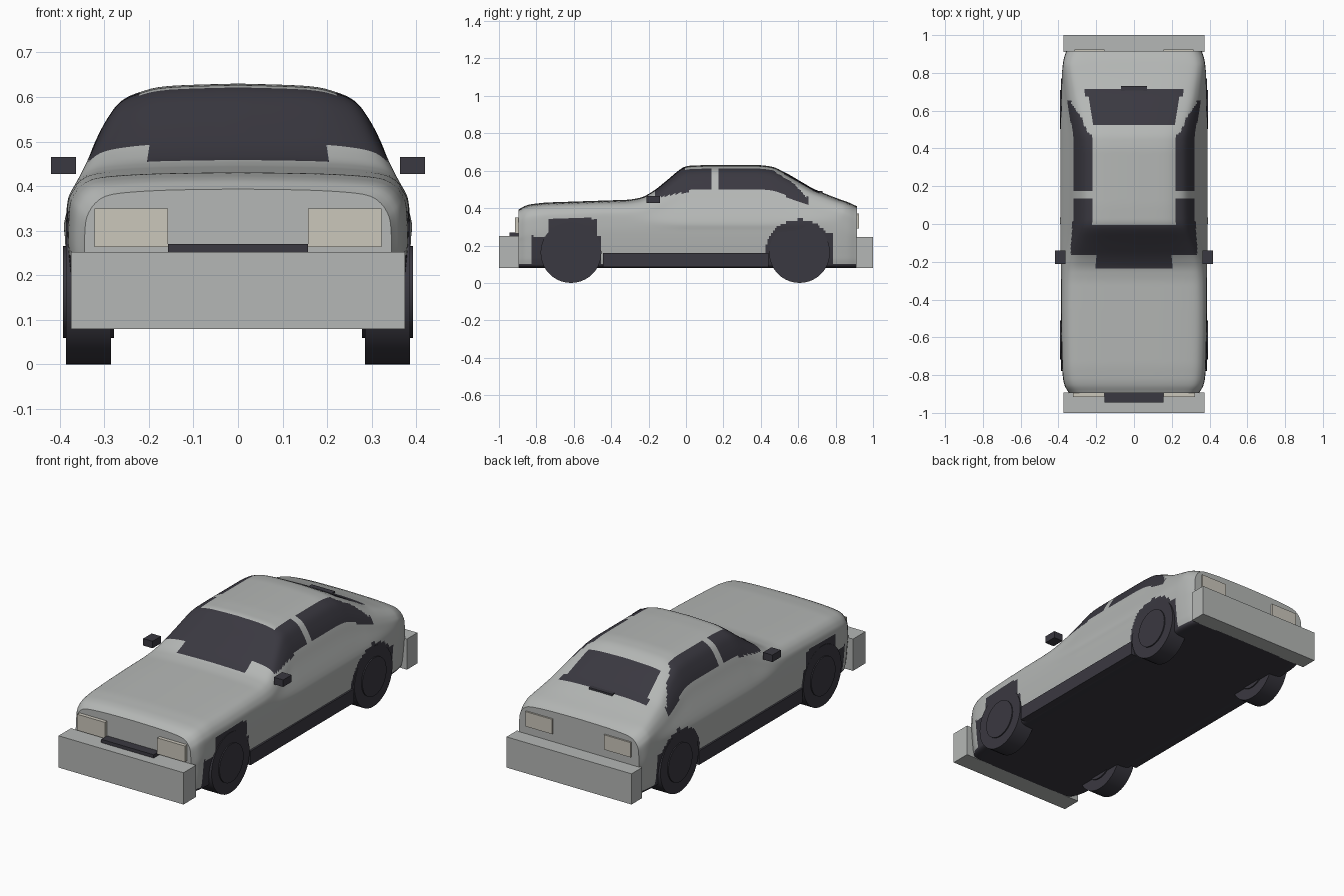
import bpy, bmesh, math
from mathutils import Vector

if "Cube" in bpy.data.objects:
    bpy.data.objects.remove(bpy.data.objects["Cube"])


def material(name, rgb):
    m = bpy.data.materials.new(name)
    m.diffuse_color = (*rgb, 1)
    m.use_nodes = True
    m.node_tree.nodes["Principled BSDF"].inputs["Base Color"].default_value = m.diffuse_color
    return m


PAINT = material("silver paint", (0.46, 0.475, 0.465))
DARK = material("dark trim and glass", (0.042, 0.04, 0.052))
LAMP = material("lamp cream", (0.60, 0.57, 0.50))


def lerp(table, y):
    if y <= table[0][0]:
        return table[0][1]
    for (a, p), (b, q) in zip(table, table[1:]):
        if y <= b:
            return p + (q - p) * (y - a) / (b - a)
    return table[-1][1]


def soft(table, y):
    return sum(lerp(table, y + d) for d in (-0.02, -0.01, 0, 0.01, 0.02)) / 5


def catmull(pts, n):
    p = [pts[0]] + pts + [pts[-1]]
    out = []
    for i in range(1, len(p) - 2):
        a, b, c, d = p[i - 1:i + 3]
        for k in range(n):
            t = k / n
            out.append(0.5 * (2 * b + (c - a) * t + (2 * a - 5 * b + 4 * c - d) * t * t
                              + (3 * b - a - 3 * c + d) * t ** 3))
    return out + [pts[-1]]


# Body profiles along y: roof line and half width
ROOF = [(-0.9, 0.385), (-0.88, 0.405), (-0.84, 0.42), (-0.75, 0.43), (-0.6, 0.435), (-0.3, 0.445),
        (-0.23, 0.458), (-0.17, 0.493), (-0.1, 0.55), (-0.03, 0.61), (0, 0.626), (0.1, 0.63),
        (0.4, 0.63), (0.47, 0.621), (0.55, 0.58), (0.68, 0.503), (0.8, 0.455), (0.88, 0.427), (0.92, 0.405)]
WIDTH = [(-0.9, 0.335), (-0.88, 0.358), (-0.84, 0.373), (-0.78, 0.38), (-0.6, 0.385), (0, 0.388),
         (0.6, 0.386), (0.82, 0.38), (0.88, 0.372), (0.92, 0.355)]
# Upper section shapes as (width share, height share)
HOOD = [(0.99, 0.1), (0.97, 0.35), (0.93, 0.6), (0.86, 0.8), (0.73, 0.9), (0.45, 0.97), (0, 1)]
CABIN = [(0.885, 0.3), (0.825, 0.52), (0.76, 0.70), (0.68, 0.85), (0.565, 0.93), (0.4, 0.98), (0, 1)]


def section(y):
    top, w = soft(ROOF, y), soft(WIDTH, y)
    base = min(0.36, top - 0.08)
    t = min(1, max(0, (top - 0.44) / 0.19))
    pts = [(0, 0.08), (0.6, 0.08), (0.9, 0.084), (0.955, 0.11), (0.975, 0.16),
           (0.99, 0.22), (1, base * 0.78), (0.998, base * 0.92)]
    for (a, b), (c, d) in zip(HOOD, CABIN):
        pts.append((a + (c - a) * t, base + (top - base) * (b + (d - b) * t)))
    half = catmull([Vector((x * w, z)) for x, z in pts], 4)
    ring = [(p.x, y, p.y) for p in half]
    return ring + [(-x, yy, z) for x, yy, z in ring[-2:0:-1]]


def is_dark(c):
    x, y, z = abs(c.x), c.y, c.z
    # underside and wheel arches
    if z < 0.105:
        return True
    if x > 0.3:
        if -0.74 < y < -0.48 and z < 0.345 or -0.82 < y < -0.45 and z < 0.25:
            return True
        if math.hypot(y - 0.605, z - 0.16) < 0.18 or 0.46 < y < 0.785 and z < 0.265:
            return True
    # windscreen
    if -0.23 < y < 0 and x < 0.19:
        return True
    if -0.17 < y < 0 and z > 0.452 + 0.2 * max(0, y + 0.17) and z > 0.44:
        return True
    # side windows
    if 0 <= y < 0.65 and not 0.135 < y < 0.175 and x > 0.222:
        low = lerp([(0, 0.488), (0.06, 0.5), (0.45, 0.5), (0.64, 0.42)], y)
        high = lerp([(0, 0.615), (0.45, 0.612), (0.52, 0.565), (0.58, 0.53), (0.64, 0.46)], y)
        if low < z < high:
            return True
    # rear window
    return 0.52 < y < 0.72 and x < 0.21 + (y - 0.52) * 0.25 and z > 0.4


def finish(bm, name, mats, smooth=True):
    bmesh.ops.recalc_face_normals(bm, faces=bm.faces)
    me = bpy.data.meshes.new(name)
    bm.to_mesh(me)
    bm.free()
    ob = bpy.data.objects.new(name, me)
    bpy.context.collection.objects.link(ob)
    for m in mats:
        me.materials.append(m)
    if smooth:
        bpy.ops.object.select_all(action='DESELECT')
        ob.select_set(True)
        bpy.context.view_layer.objects.active = ob
        bpy.ops.object.shade_smooth_by_angle(angle=math.radians(35))
    return ob


# Body shell
bm = bmesh.new()
rings = [[bm.verts.new(p) for p in section(-0.895 + 0.01 * i)] for i in range(182)]
n = len(rings[0])
for r, s in zip(rings, rings[1:]):
    for i in range(n):
        f = bm.faces.new((r[i], r[(i + 1) % n], s[(i + 1) % n], s[i]))
        f.material_index = int(is_dark(f.calc_center_median()))
bm.faces.new(rings[0])
bm.faces.new(rings[-1])
finish(bm, "body", [PAINT, DARK])


def box(name, lo, hi, mat):
    bm = bmesh.new()
    bmesh.ops.create_cube(bm, size=1)
    for v in bm.verts:
        v.co = Vector([(a + b) / 2 + c * (b - a) for a, b, c in zip(lo, hi, v.co)])
    return finish(bm, name, [mat], False)


def box_pair(name, lo, hi, mat):
    box(name + "_right", lo, hi, mat)
    box(name + "_left", (-hi[0], lo[1], lo[2]), (-lo[0], hi[1], hi[2]), mat)


def disc(name, x0, x1, y, z, r):
    bm = bmesh.new()
    bmesh.ops.create_cone(bm, cap_ends=True, segments=40, radius1=r, radius2=r, depth=abs(x1 - x0))
    for v in bm.verts:
        v.co = Vector((v.co.z + (x0 + x1) / 2, v.co.x + y, v.co.y + z))
    finish(bm, name, [DARK])


# Wheels with hubs
for end, y in (("front", -0.615), ("rear", 0.607)):
    for side, s in (("right", 1), ("left", -1)):
        disc(f"{end}_tyre_{side}", s * 0.285, s * 0.386, y, 0.1625, 0.1625)
        disc(f"{end}_hub_{side}", s * 0.278, s * 0.392, y, 0.1625, 0.103)

# Bumpers, grille, handle
box("front_bumper", (-0.374, -1, 0.08), (0.374, -0.893, 0.252), PAINT)
box("rear_bumper", (-0.374, 0.91, 0.08), (0.374, 1, 0.246), PAINT)
box("grille_bar", (-0.157, -0.945, 0.252), (0.157, -0.89, 0.27), DARK)
box("boot_handle", (-0.07, 0.69, 0.475), (0.07, 0.73, 0.492), DARK)

# Lamps, mirrors, sills
box_pair("headlight", (0.157, -0.915, 0.263), (0.322, -0.89, 0.35), LAMP)
box_pair("tail_light", (0.155, 0.905, 0.29), (0.315, 0.924, 0.37), LAMP)
box_pair("mirror", (0.363, -0.212, 0.427), (0.419, -0.14, 0.465), DARK)
box_pair("sill", (0.33, -0.445, 0.084), (0.387, 0.44, 0.16), DARK)
